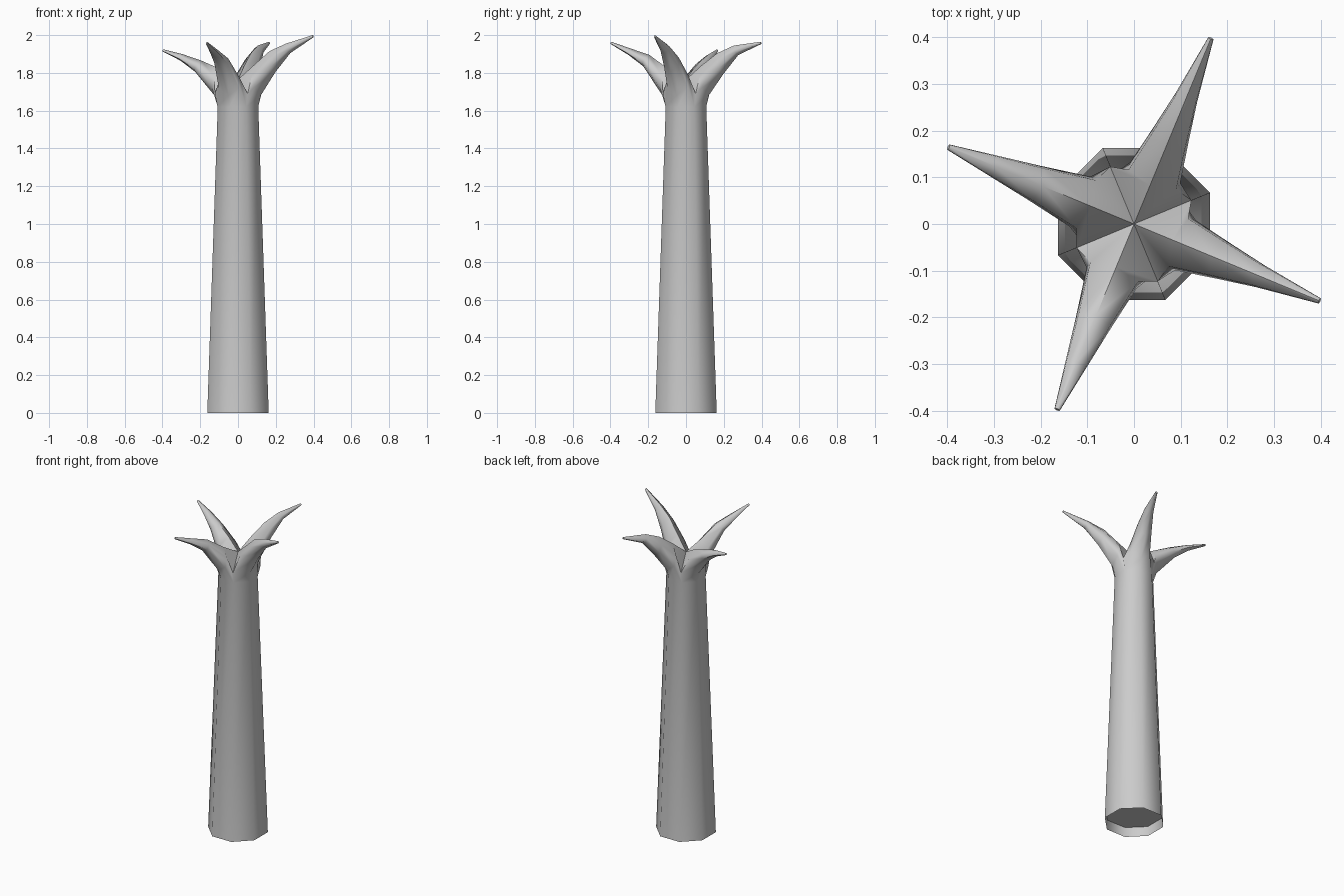
import bpy, bmesh, math
from mathutils import Vector

if "Cube" in bpy.data.objects:
    bpy.data.objects.remove(bpy.data.objects["Cube"])

bm = bmesh.new()


def polar(azimuth, r, z, side=0.0):
    a = math.radians(azimuth)
    return Vector((r * math.cos(a) - side * math.sin(a),
                   r * math.sin(a) + side * math.cos(a), z))


def ring(r, z, step=45):
    return [bm.verts.new(polar(22.5 + i * step, r, z)) for i in range(360 // step)]


def bridge(a, b):
    n = len(a)
    for i in range(n):
        j = (i + 1) % n
        bm.faces.new((a[i], a[j], b[j], b[i]))


# Trunk: recessed underside, then the tapered octagonal wall
inner = ring(0.172, 0.06)
base = ring(0.176, 0.0)
top = ring(0.116, 1.62)
bm.faces.new(inner[::-1])
bridge(inner, base)
bridge(base, top)

# Crown: valley points between the branches and the central saddle
valley = ring(0.133, 1.69, 90)
centre = bm.verts.new((0, 0, 1.765))

# Branch sections: lower radius, lower z, upper radius, upper z, half width
steep = [(0.13, 1.68, 0.09, 1.84, 0.058), (0.215, 1.80, 0.18, 1.91, 0.041),
         (0.30, 1.90, 0.275, 1.95, 0.025)]
shallow = [(0.135, 1.68, 0.10, 1.82, 0.058), (0.245, 1.82, 0.21, 1.88, 0.038),
           (0.33, 1.88, 0.32, 1.915, 0.023)]
# shape, lift of outer sections, tip height
branches = [(steep, -0.005, 1.96), (shallow, -0.015, 1.92),
            (shallow, 0.015, 1.96), (steep, 0.005, 1.995)]

for k, (shape, lift, tip_z) in enumerate(branches):
    az = 67.5 + 90 * k
    i = 2 * k
    # loop around the branch root, starting at the underside
    prev = [top[(i + 1) % 8], top[(i + 2) % 8], valley[(k + 1) % 4],
            centre, valley[k], top[i]]
    tip = (0.432, tip_z - 0.007, 0.428, tip_z + 0.005, 0.006)
    for n, (lr, lz, ur, uz, w) in enumerate(shape + [tip]):
        dz = lift if n in (1, 2) else 0
        low, up = Vector((lr, lz + dz)), Vector((ur, uz + dz))
        cur = []
        for t, s in ((0, 0), (0.28, 1), (0.68, 0.95), (1, 0), (0.68, -0.95), (0.28, -1)):
            p = low.lerp(up, t)
            cur.append(bm.verts.new(polar(az, p.x, p.y, s * w)))
        bridge(prev, cur)
        prev = cur
    bm.faces.new(prev)

bmesh.ops.recalc_face_normals(bm, faces=bm.faces[:])
mesh = bpy.data.meshes.new("tree_trunk")
bm.to_mesh(mesh)
bm.free()
tree = bpy.data.objects.new("tree_trunk", mesh)
bpy.context.collection.objects.link(tree)
bpy.context.view_layer.objects.active = tree
tree.select_set(True)
bpy.ops.object.shade_smooth_by_angle(angle=math.radians(65))
